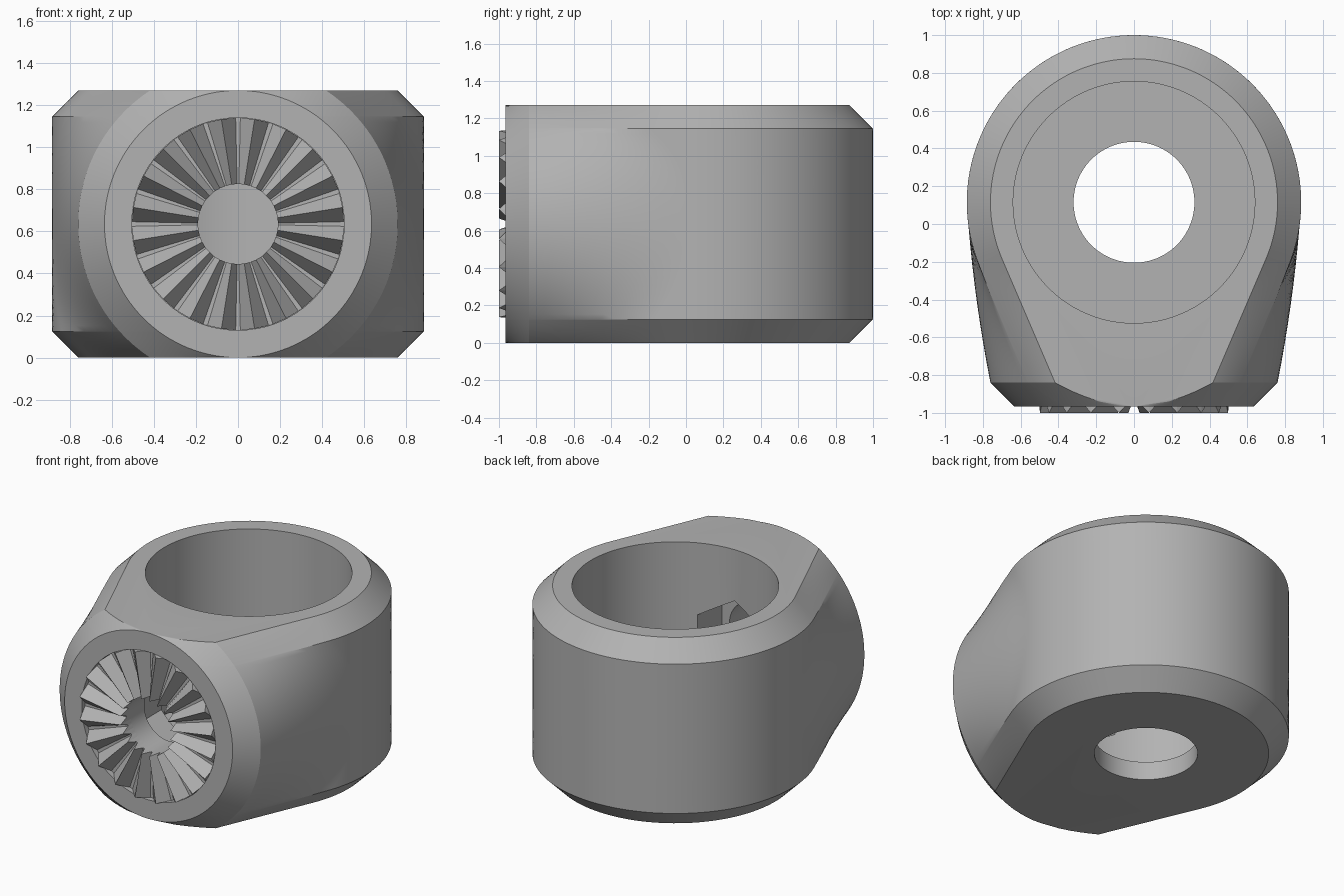
import bpy, bmesh, math
from mathutils import Matrix, Vector

if "Cube" in bpy.data.objects:
    bpy.data.objects.remove(bpy.data.objects["Cube"], do_unlink=True)

HALF = 0.635          # half height, also radius of the front face
CHAMFER = 0.125
RADIUS = 0.885        # main barrel
YC = 0.115            # barrel axis
FRONT, SHOULDER = -0.965, -0.84
BORE, RING = 0.19, 0.505

grey = bpy.data.materials.new("neutral_grey")
grey.use_nodes = True
grey.diffuse_color = (0.45, 0.45, 0.45, 1)
grey.node_tree.nodes["Principled BSDF"].inputs["Base Color"].default_value = grey.diffuse_color


def make_object(name, bm):
    bmesh.ops.recalc_face_normals(bm, faces=bm.faces)
    mesh = bpy.data.meshes.new(name)
    bm.to_mesh(mesh)
    bm.free()
    mesh.materials.append(grey)
    obj = bpy.data.objects.new(name, mesh)
    bpy.context.collection.objects.link(obj)
    return obj


def smooth(obj):
    bpy.ops.object.select_all(action="DESELECT")
    bpy.context.view_layer.objects.active = obj
    obj.select_set(True)
    bpy.ops.object.shade_smooth_by_angle(angle=math.radians(25))


def half_width(r, dz):
    return math.sqrt(max(r * r - dz * dz, 0))


def outline(z):
    """Half outline of one level: barrel arc, tangent flank, coned nose."""
    dz = z - HALF
    r = RADIUS - max(0, abs(dz) - (HALF - CHAMFER))
    end = Vector((half_width(HALF + CHAMFER, dz), SHOULDER))
    d = end - Vector((0, YC))
    tangent = math.atan2(d.y, d.x) + math.acos(r / d.length)
    pts = []
    arc = 40
    for i in range(arc + 1):
        a = math.pi / 2 + (tangent - math.pi / 2) * i / arc
        pts.append(Vector((r * math.cos(a), YC + r * math.sin(a))))
    start = pts[-1].copy()
    bulge = 0.012 * (1 - (dz / HALF) ** 2)
    for i in range(1, 9):
        t = i / 8
        p = start.lerp(end, t)
        p.x += bulge * 4 * t * (1 - t)
        pts.append(p)
    for i in range(1, 6):
        c = CHAMFER * i / 5
        pts.append(Vector((half_width(HALF + CHAMFER - c, dz), SHOULDER - c)))
    return pts


# Housing: stacked outlines skinned together
levels = [HALF - HALF * math.cos(math.pi * i / 40) for i in range(41)]
levels = sorted(levels + [CHAMFER, 2 * HALF - CHAMFER])
bm = bmesh.new()
rows = []
for z in levels:
    half = outline(z)
    loop = half + [Vector((-p.x, p.y)) for p in reversed(half[1:])]
    rows.append([bm.verts.new((p.x, p.y, z)) for p in loop])
for low, high in zip(rows, rows[1:]):
    for i in range(len(low)):
        j = (i + 1) % len(low)
        bm.faces.new((low[i], low[j], high[j], high[i]))
bm.faces.new(rows[0])
bm.faces.new(rows[-1])
bmesh.ops.remove_doubles(bm, verts=bm.verts, dist=0.0001)
housing = make_object("housing", bm)


def cutter(name, radius, start, end, axis, sides=96):
    """Round or polygonal cutter between two positions along z or y."""
    bm = bmesh.new()
    mid = (start + end) / 2
    if axis == "z":
        mat = Matrix.Translation((0, YC, mid))
    else:
        mat = Matrix.Translation((0, mid, HALF)) @ Matrix.Rotation(math.pi / 2, 4, "X")
    bmesh.ops.create_cone(bm, cap_ends=True, segments=sides, radius1=radius,
                          radius2=radius, depth=abs(end - start), matrix=mat)
    obj = make_object(name, bm)
    obj.hide_render = True
    return obj


cutters = [
    cutter("pocket_cutter", 0.64, CHAMFER, 1.5, "z"),
    cutter("floor_hole_cutter", 0.32, -0.2, 0.4, "z"),
    cutter("nut_recess_cutter", 0.285, -0.74, -0.2, "y", 6),
    cutter("bore_cutter", BORE, -1.2, -0.3, "y"),
    cutter("ring_recess_cutter", RING, -1.2, -0.9, "y"),
]
bpy.context.view_layer.objects.active = housing
for c in cutters:
    mod = housing.modifiers.new(c.name, "BOOLEAN")
    mod.operation = "DIFFERENCE"
    mod.solver = "EXACT"
    mod.object = c
    bpy.ops.object.modifier_apply(modifier=mod.name)
for c in cutters:
    bpy.data.objects.remove(c, do_unlink=True)
smooth(housing)

# Ring of radial locking teeth set into the front face
TEETH = 20
CREST, VALLEY, BACK = -1.0, -0.93, -0.89
bm = bmesh.new()
sections = []
pitch = 2 * math.pi / TEETH
for k in range(TEETH):
    for offset, y in ((-0.07, VALLEY), (0.07, VALLEY), (0.5, CREST)):
        a = (k + offset) * pitch
        sections.append([bm.verts.new((r * math.cos(a), depth, HALF + r * math.sin(a)))
                         for r, depth in ((BORE, y), (RING - 0.001, y),
                                          (RING - 0.001, BACK), (BORE, BACK))])
for i, s in enumerate(sections):
    n = sections[(i + 1) % len(sections)]
    for j in range(4):
        m = (j + 1) % 4
        bm.faces.new((s[j], s[m], n[m], n[j]))
make_object("locking_teeth", bm)
